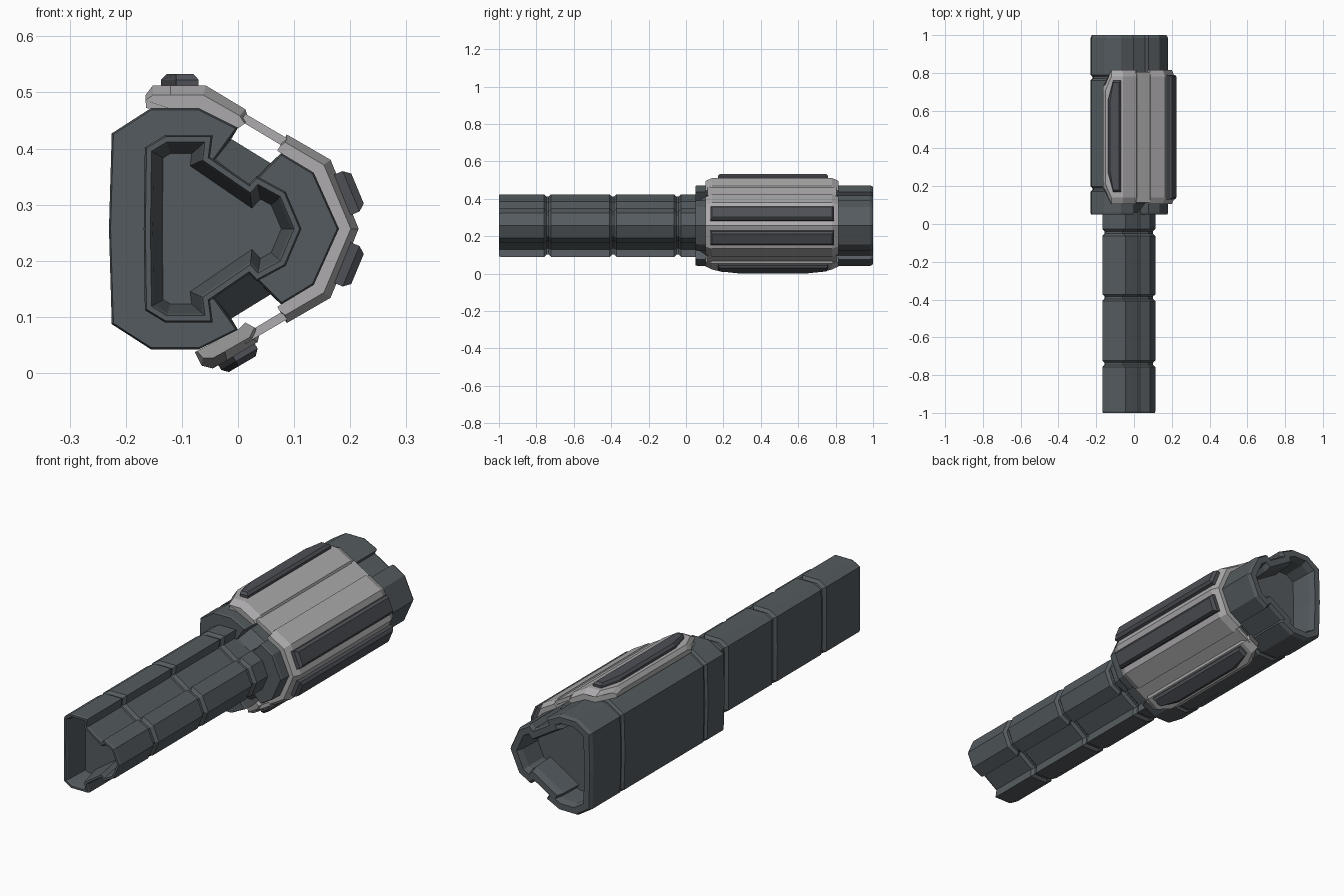
import bpy, bmesh
from mathutils import Vector

if "Cube" in bpy.data.objects:
    bpy.data.objects.remove(bpy.data.objects["Cube"])

MID = 0.257  # height of the symmetry plane


def material(name, rgb):
    m = bpy.data.materials.new(name)
    m.use_nodes = True
    m.diffuse_color = (*rgb, 1)
    m.node_tree.nodes["Principled BSDF"].inputs["Base Color"].default_value = (*rgb, 1)
    return m


dark = material("dark slate", (0.09, 0.105, 0.115))
pale = material("pale grey", (0.42, 0.41, 0.42))
pad_dark = material("pad grey", (0.075, 0.08, 0.092))


def loft(name, rings, mat):
    """Skin a list of equal-length point rings and cap both ends."""
    bm = bmesh.new()
    loops = [[bm.verts.new(p) for p in r] for r in rings]
    n = len(loops[0])
    for a, b in zip(loops, loops[1:]):
        for i in range(n):
            j = (i + 1) % n
            bm.faces.new((a[i], a[j], b[j], b[i]))
    bm.faces.new(loops[0][::-1])
    bm.faces.new(loops[-1])
    bmesh.ops.recalc_face_normals(bm, faces=bm.faces)
    me = bpy.data.meshes.new(name)
    bm.to_mesh(me)
    bm.free()
    me.materials.append(mat)
    bpy.context.collection.objects.link(bpy.data.objects.new(name, me))


def mirrored(half):
    """Full outline from the upper half; the first and last points are on the middle."""
    return [(x, MID + z) for x, z in half] + [(x, MID - z) for x, z in half[-2:0:-1]]


def inset(outline, d):
    """Move every edge of a clockwise outline inwards by d."""
    pts = [Vector(p) for p in outline]
    out = []
    for i, p in enumerate(pts):
        a = (p - pts[i - 1]).normalized()
        b = (pts[(i + 1) % len(pts)] - p).normalized()
        na, nb = Vector((a.y, -a.x)), Vector((b.y, -b.x))
        out.append(p + (na + nb) * d / (1 + na.dot(nb)))
    return out


def ring(outline, y, d=0):
    return [(p[0], y, p[1]) for p in inset(outline, d)]


def grooves(outline, centres, depth, w):
    rings = []
    for y in centres:
        rings += [ring(outline, y - w), ring(outline, y - w / 3, depth),
                  ring(outline, y + w / 3, depth), ring(outline, y + w)]
    return rings


# Narrow barrel with a hollow front and ring grooves
barrel = mirrored([(-0.168, 0), (-0.166, 0.145), (-0.13, 0.167), (-0.045, 0.167),
                   (-0.05, 0.128), (0.02, 0.08), (0.033, 0.094), (0.085, 0.066), (0.113, 0)])
loft("barrel",
     [ring(barrel, -0.89, 0.033), ring(barrel, -0.99, 0.016), ring(barrel, -1, 0.012),
      ring(barrel, -1, 0.003), ring(barrel, -0.99)]
     + grooves(barrel, (-0.74, -0.39, -0.045), 0.012, 0.018)
     + [ring(barrel, 0.12)], dark)

# Wide body with a hollow back; the side channels ramp down to the barrel in front
half = [(-0.23, 0), (-0.225, 0.17), (-0.155, 0.215), (-0.07, 0.215), (0, 0.18),
        (-0.012, 0.16), (0.058, 0.117), (0.077, 0.135), (0.135, 0.1), (0.18, 0)]
front_half = half[:5] + [(-0.04, 0.125), (0.02, 0.077)] + half[7:]
body, body_front = mirrored(half), mirrored(front_half)
loft("body",
     [ring(body_front, 0.05, 0.003), ring(body_front, 0.06), ring(body, 0.11)]
     + grooves(body, (0.185, 0.775), 0.01, 0.014)
     + [ring(body, 0.985), ring(body, 1, 0.008), ring(body, 1, 0.035),
        ring(body, 0.97, 0.044), ring(body, 0.87, 0.048)], dark)

Y0, Y1 = 0.105, 0.815


def plate(name, outer, inner):
    """Armour plate: outer points are (x, z, end cutback), inner points pair with them."""
    def section(y, side, k):
        top, base = [], []
        for (x, z, cut), (u, v) in zip(outer, inner):
            yy = y + side * cut
            top.append((u + (x - u) * k, yy, v + (z - v) * k))
            base.append((u, yy, v))
        return top + base[::-1]
    loft(name, [section(Y0, 1, 0.6), section(Y0 + 0.035, 1, 1),
                section(Y1 - 0.035, -1, 1), section(Y1, -1, 0.6)], pale)


plate("upper_plate",
      [(-0.165, 0.495, 0.09), (-0.152, 0.512, 0.075), (-0.12, 0.512, 0),
       (-0.057, 0.512, 0), (0.013, 0.47, 0), (0.02, 0.45, 0)],
      [(-0.164, 0.472), (-0.15, 0.471), (-0.12, 0.471),
       (-0.07, 0.471), (-0.012, 0.441), (0, 0.436)])
plate("lower_plate",
      [(0.04, 0.075, 0), (0.035, 0.055, 0), (-0.02, 0.022, 0),
       (-0.045, 0.008, 0.06), (-0.065, 0.013, 0.08), (-0.077, 0.037, 0.09)],
      [(0.013, 0.09), (0, 0.077), (-0.028, 0.063),
       (-0.045, 0.054), (-0.058, 0.047), (-0.068, 0.042)])
side_out = [(0.078, 0.153), (0.087, 0.168), (0.165, 0.123), (0.215, 0)]
side_in = [(0.07, 0.139), (0.08, 0.133), (0.135, 0.1), (0.18, 0)]
plate("side_plate",
      [(x, MID + z, 0) for x, z in side_out] + [(x, MID - z, 0) for x, z in side_out[-2::-1]],
      [(x, MID + z) for x, z in side_in] + [(x, MID - z) for x, z in side_in[-2::-1]])

# Thin strips bridging the channels between plates
strip = [(0.005, 0.192), (0.013, 0.205), (0.088, 0.161), (0.08, 0.147)]
for name, s in (("upper_strip", 1), ("lower_strip", -1)):
    loft(name, [[(x, y, MID + s * z) for x, z in strip] for y in (Y0 + 0.01, Y1 - 0.01)], pale)


def pad(name, a, b, y0, y1, height, cut):
    """Raised grip from a to b (x, z), with the two corners at a cut back by cut."""
    a, b = Vector((a[0], 0, a[1])), Vector((b[0], 0, b[1]))
    u = (b - a).normalized()
    n = Vector((-u.z, 0, u.x))
    w = (b - a).length

    def outline(e, h):
        corners = [(e, y0 + cut + e), (w * 0.4, y0 + e), (w - e, y0 + e),
                   (w - e, y1 - e), (w * 0.4, y1 - e), (e, y1 - cut - e)]
        return [a + u * s + n * h + Vector((0, y, 0)) for s, y in corners]
    loft(name, [outline(0, -height * 0.5), outline(0, height * 0.5), outline(0.01, height)],
         pad_dark)


pad("top_pad", (-0.137, 0.512), (-0.07, 0.512), 0.17, 0.76, 0.021, 0.1)
pad("bottom_pad", (-0.035, 0.014), (0.03, 0.052), 0.17, 0.76, -0.02, 0.1)
pad("side_pad_upper", (0.175, 0.355), (0.205, 0.283), 0.13, 0.79, 0.025, 0)
pad("side_pad_lower", (0.205, 0.231), (0.175, 0.159), 0.13, 0.79, 0.025, 0)
